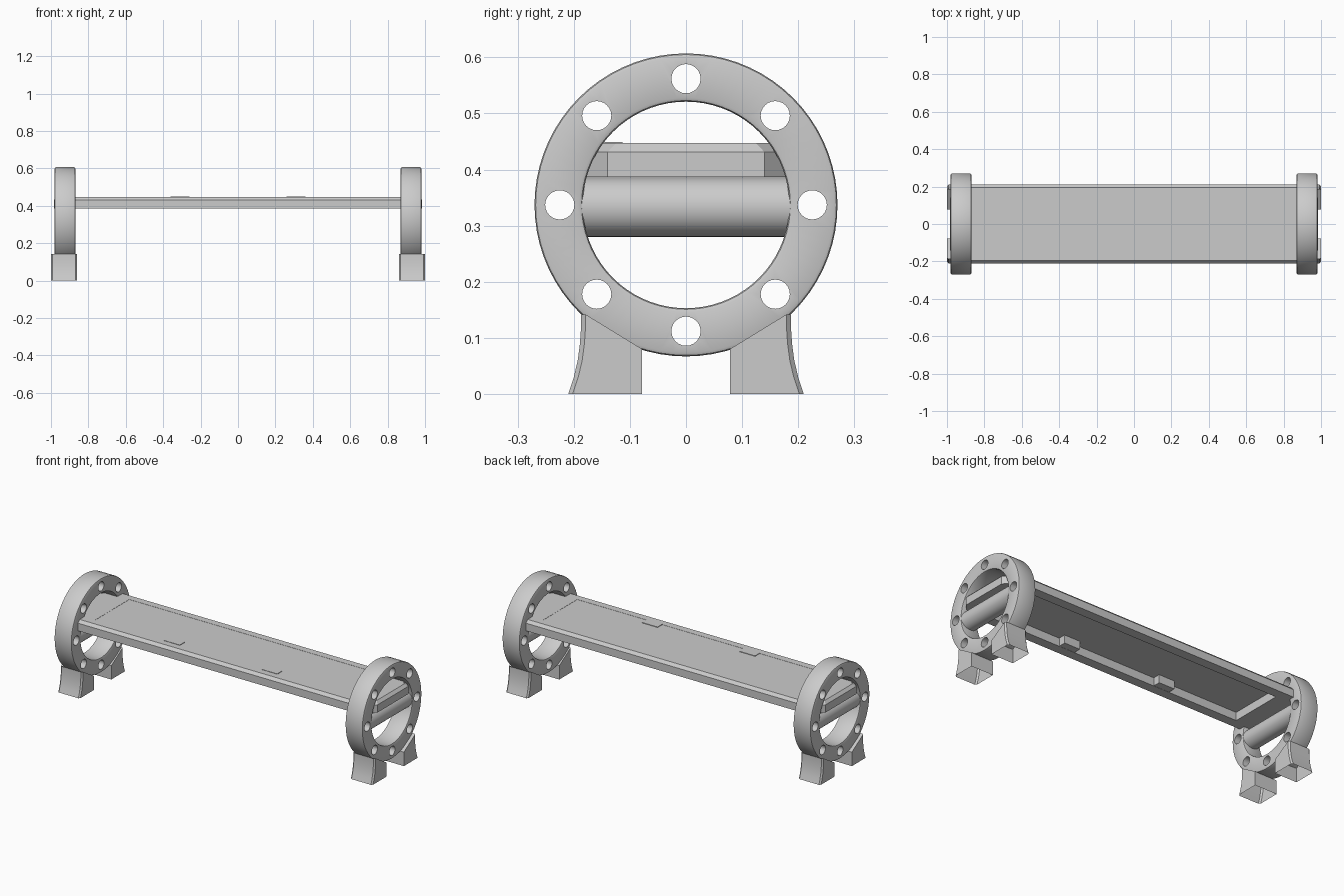
import bpy, bmesh
from math import cos, sin, pi, sqrt
from mathutils import Matrix, Vector

if "Cube" in bpy.data.objects:
    bpy.data.objects.remove(bpy.data.objects["Cube"])

RC, RO, RI = 0.337, 0.27, 0.184      # ring centre height, outer and inner radius


def add_object(name, bm, smooth=False):
    bmesh.ops.recalc_face_normals(bm, faces=bm.faces)
    me = bpy.data.meshes.new(name)
    bm.to_mesh(me)
    bm.free()
    ob = bpy.data.objects.new(name, me)
    bpy.context.collection.objects.link(ob)
    if smooth:
        shade(ob)
    return ob


def activate(ob):
    bpy.ops.object.select_all(action='DESELECT')
    ob.select_set(True)
    bpy.context.view_layer.objects.active = ob


def shade(ob):
    activate(ob)
    bpy.ops.object.shade_smooth_by_angle(angle=0.6)


def loft(bm, loops, close=False):
    """Skin a list of equal-length point loops; cap the ends unless closed."""
    rings = [[bm.verts.new(p) for p in l] for l in loops]
    n = len(rings[0])
    pairs = list(zip(rings, rings[1:])) + ([(rings[-1], rings[0])] if close else [])
    for a, b in pairs:
        for i in range(n):
            j = (i + 1) % n
            bm.faces.new((a[i], a[j], b[j], b[i]))
    if not close:
        bm.faces.new(rings[0])
        bm.faces.new(rings[-1])


def box(name, x0, x1, y0, y1, z0, z1):
    bm = bmesh.new()
    loft(bm, [[(x0, y0, z), (x1, y0, z), (x1, y1, z), (x0, y1, z)] for z in (z0, z1)])
    return add_object(name, bm)


def cylinder(bm, centre, axis, radius, depth, seg):
    rot = Vector((0, 0, 1)).rotation_difference(Vector(axis)).to_matrix().to_4x4()
    bmesh.ops.create_cone(bm, cap_ends=True, segments=seg, radius1=radius, radius2=radius,
                          depth=depth, matrix=Matrix.Translation(centre) @ rot)


def cut(ob, cutter):
    m = ob.modifiers.new("cut", 'BOOLEAN')
    m.operation, m.solver, m.object = 'DIFFERENCE', 'EXACT', cutter
    activate(ob)
    bpy.ops.object.modifier_apply(modifier=m.name)
    bpy.data.objects.remove(cutter)


def flange_ring(name, x):
    # rounded rectangular section revolved about the x axis
    h, b = 0.055, 0.007
    section = [(-h, RI + b), (-h, RO - b), (-h + b * .3, RO - b * .3), (-h + b, RO),
               (h - b, RO), (h - b * .3, RO - b * .3), (h, RO - b), (h, RI + b),
               (h - b * .3, RI + b * .3), (h - b, RI), (-h + b, RI), (-h + b * .3, RI + b * .3)]
    bm = bmesh.new()
    n = 72
    loft(bm, [[(x + px, r * cos(2 * pi * k / n), RC + r * sin(2 * pi * k / n))
               for px, r in section] for k in range(n)], close=True)
    ring = add_object(name, bm)
    # eight bolt holes
    bm = bmesh.new()
    for k in range(8):
        a = k * pi / 4
        cylinder(bm, (x, 0.225 * cos(a), RC + 0.225 * sin(a)), (1, 0, 0), 0.026, 0.3, 24)
    cut(ring, add_object("hole_cutter", bm))
    shade(ring)


def leg(name, x, sy):
    # flared outer edge, straight inner edge, sloping top meeting the ring
    outer = [(0.21, 0), (0.2, 0.03), (0.193, 0.06), (0.189, 0.09), (0.187, 0.12), (0.187, 0.142)]
    prof = outer + [(0.078, 0.08), (0.078, 0)]

    def slice_at(px, inset):
        return [(x + px, sy * (y - (inset if i < len(outer) else 0)), z)
                for i, (y, z) in enumerate(prof)]
    bm = bmesh.new()
    loft(bm, [slice_at(-0.07, 0.008), slice_at(-0.062, 0), slice_at(0.062, 0), slice_at(0.07, 0.008)])
    # hollow foot, open underneath
    under = [f for f in bm.faces if all(v.co.z < 1e-5 for v in f.verts)]
    bmesh.ops.delete(bm, geom=under, context='FACES')
    add_object(name, bm, True)


# end supports: ring, cross bar and two legs on each side
for side, sx in (("left", -1), ("right", 1)):
    flange_ring(side + "_ring", sx * 0.925)
    bm = bmesh.new()
    cylinder(bm, (sx * 0.925, 0, 0.333), (0, 1, 0), 0.053, 0.374, 40)
    add_object(side + "_cross_bar", bm, True)
    leg(side + "_front_leg", sx * 0.93, -1)
    leg(side + "_back_leg", sx * 0.93, 1)


# seat frame: cut-corner slab with a chamfered top edge and an open middle
def octagon(hx, hy, c, z):
    return [(hx - c, -hy, z), (hx, -hy + c, z), (hx, hy - c, z), (hx - c, hy, z),
            (-hx + c, hy, z), (-hx, hy - c, z), (-hx, -hy + c, z), (-hx + c, -hy, z)]


bm = bmesh.new()
loft(bm, [octagon(0.985, 0.21, 0.07, 0.387), octagon(0.985, 0.21, 0.07, 0.431),
          octagon(0.97, 0.195, 0.07, 0.447)])
frame = add_object("seat_frame", bm)
cut(frame, box("frame_cutter", -0.8, 0.8, -0.155, 0.155, 0.3, 0.5))

# thin seat panel and its two clips along the front edge
box("seat_panel", -0.8, 0.8, -0.155, 0.155, 0.434, 0.446)
for side, x in (("left", -0.31), ("right", 0.31)):
    box(side + "_panel_clip", x - 0.05, x + 0.05, -0.158, -0.113, 0.388, 0.449)
